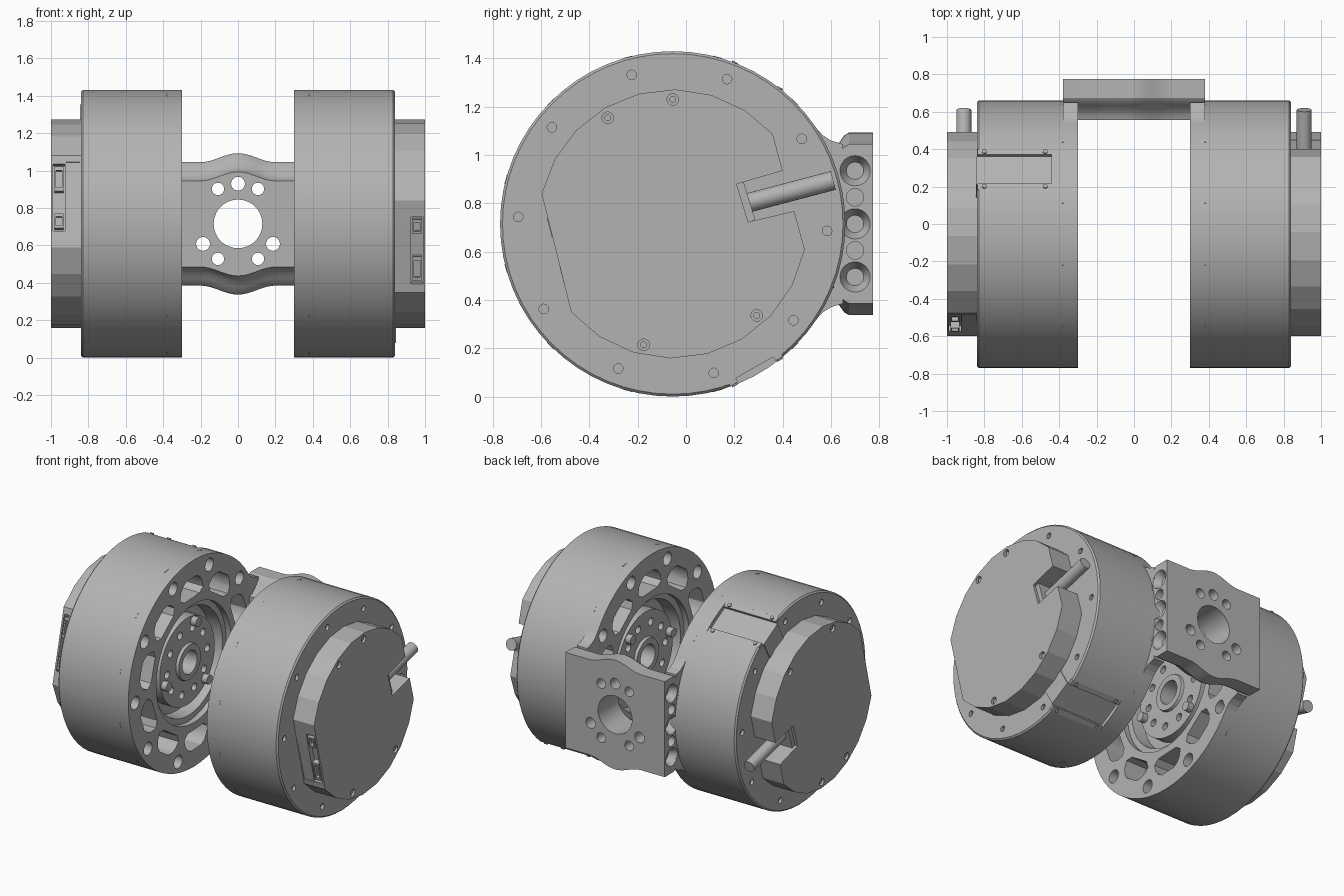
import bpy, bmesh, math
from mathutils import Matrix, Vector

if "Cube" in bpy.data.objects:
    bpy.data.objects.remove(bpy.data.objects["Cube"])

CY, CZ, R = -0.055, 0.715, 0.715      # drum axis and radius
TAU = math.tau

grey = bpy.data.materials.new("plain grey")
grey.use_nodes = True
grey.diffuse_color = (0.45, 0.45, 0.45, 1)
grey.node_tree.nodes["Principled BSDF"].inputs["Base Color"].default_value = grey.diffuse_color


def polar(angle, r, t=0):
    """Point at radius r and sideways offset t in a direction about the axis."""
    c, s = math.cos(math.radians(angle)), math.sin(math.radians(angle))
    return (CY + r * c - t * s, CZ + r * s + t * c)


def prism(bm, outline, x0, x1):
    """Extrude a (y, z) outline along x."""
    rings = [[bm.verts.new((x, y, z)) for y, z in outline] for x in (x0, x1)]
    n = len(outline)
    bm.faces.new(rings[0])
    bm.faces.new(rings[1][::-1])
    for i in range(n):
        j = (i + 1) % n
        bm.faces.new((rings[0][i], rings[1][i], rings[1][j], rings[0][j]))


def block(bm, angle, x0, x1, r0, r1, t0, t1):
    prism(bm, [polar(angle, r, t) for r, t in ((r0, t0), (r1, t0), (r1, t1), (r0, t1))], x0, x1)


def rod(bm, a, b, r, r2=None, sides=24):
    a, b = Vector(a), Vector(b)
    d = b - a
    m = Matrix.Translation((a + b) / 2) @ d.to_track_quat('Z', 'Y').to_matrix().to_4x4()
    bmesh.ops.create_cone(bm, cap_ends=True, segments=sides, radius1=r,
                          radius2=r if r2 is None else r2, depth=d.length, matrix=m)


def lathe(bm, profile, sides):
    """Closed solid from (x, r) pairs turned about the drum axis."""
    rings = []
    for x, r in profile:
        count = sides if r else 1
        rings.append([bm.verts.new((x, *polar(360 * i / sides, r))) for i in range(count)])
    for a, b in zip(rings, rings[1:]):
        for i in range(sides):
            j = (i + 1) % sides
            ids = [a[i % len(a)], a[j % len(a)], b[j % len(b)], b[i % len(b)]]
            bm.faces.new(list(dict.fromkeys(ids)))


def make(name, bm):
    bmesh.ops.recalc_face_normals(bm, faces=bm.faces[:])
    me = bpy.data.meshes.new(name)
    bm.to_mesh(me)
    bm.free()
    ob = bpy.data.objects.new(name, me)
    bpy.context.collection.objects.link(ob)
    me.materials.append(grey)
    return ob


def cut(ob, bm):
    tool = make("cutter", bm)
    mod = ob.modifiers.new("cut", 'BOOLEAN')
    mod.object, mod.operation, mod.solver = tool, 'DIFFERENCE', 'EXACT'
    dg = bpy.context.evaluated_depsgraph_get()
    me = bpy.data.meshes.new_from_object(ob.evaluated_get(dg))
    ob.modifiers.clear()
    ob.data = me
    bpy.data.objects.remove(tool)


def smooth(ob, angle=25):
    bpy.ops.object.select_all(action='DESELECT')
    ob.select_set(True)
    bpy.context.view_layer.objects.active = ob
    bpy.ops.object.shade_smooth_by_angle(angle=math.radians(angle))


unit = []

# Drum with stepped inner face
bm = bmesh.new()
lathe(bm, [(0.5, 0), (0.5, 0.08), (0.33, 0.08), (0.33, 0.12), (0.35, 0.125), (0.35, 0.3),
           (0.43, 0.3), (0.43, 0.36), (0.34, 0.37), (0.34, 0.41), (0.3, 0.41), (0.3, R),
           (0.83, R), (0.84, R - 0.01), (0.84, 0)], 64)
drum = make("drum", bm)
bm = bmesh.new()
half_slot = [(0.46, 0.085), (0.49, 0.125), (0.54, 0.115), (0.575, 0.09), (0.595, 0.055)]
slot = half_slot + [(r, -t) for r, t in half_slot[::-1]]
for k in range(10):
    a = 33.4 + 36 * k
    prism(bm, [polar(a + 18, r, t) for r, t in slot], 0.28, 0.46)
    p = polar(a, 0.64)
    rod(bm, (0.28, *p), (0.4, *p), 0.045)
    rod(bm, (0.82, *p), (0.86, *p), 0.02, sides=12)
    q = polar(a, 0.22)
    rod(bm, (0.33, *q), (0.4, *q), 0.026, sides=12)
PANEL = -60.3
block(bm, PANEL, 0.44, 0.86, R - 0.03, R + 0.05, -0.125, 0.125)
cut(drum, bm)
smooth(drum)
unit.append(drum)

# Side panel rails, screws and end plate
bm = bmesh.new()
for side in (-1, 1):
    block(bm, PANEL, 0.44, 0.838, R - 0.04, R - 0.012, side * 0.107 - 0.018, side * 0.107 + 0.018)
    for x in (0.475, 0.8):
        rod(bm, (x, *polar(PANEL, R - 0.02, side * 0.107)),
            (x, *polar(PANEL, R - 0.004, side * 0.107)), 0.013, sides=10)
block(bm, PANEL, 0.835, 0.846, 0.5, R - 0.03, -0.085, 0.085)
unit.append(make("panel_rails", bm))

# Small tabs around both rims
bm = bmesh.new()
for k in range(12):
    block(bm, 15 + 30 * k, 0.377, 0.386, R - 0.02, R + 0.001, -0.02, 0.02)
unit.append(make("rim_tabs", bm))

# Rotor bolts
bm = bmesh.new()
for k in range(3):
    p = polar(45 + 120 * k, 0.265)
    rod(bm, (0.36, *p), (0.31, *p), 0.032, sides=16)
unit.append(make("rotor_bolts", bm))

# End cover with cable notch and flat connector side
bm = bmesh.new()
outline = [polar(221 + 16 * i, 0.557) for i in range(9)]
outline += [(0.448, 0.768), (0.257, 0.723), (0.21, 0.88), (0.4, 0.935)]
outline += [polar(42 + 125 * i / 8, 0.557) for i in range(9)]
prism(bm, outline, 0.83, 1.0)
cover = make("end_cover", bm)
FLAT = 194.8
screws = [polar(a, 0.515) for a in (90, 121.5, 256.5, -47.5)]
bm = bmesh.new()
for p in screws:
    rod(bm, (0.97, *p), (1.02, *p), 0.024, sides=16)
block(bm, FLAT, 0.925, 0.988, 0.46, 0.6, -0.17, 0.2)
block(bm, FLAT, 0.845, 0.92, 0.495, 0.6, -0.22, 0.21)
cut(cover, bm)
unit.append(cover)

bm = bmesh.new()
for p in screws:
    rod(bm, (0.96, *p), (0.99, *p), 0.014, sides=12)
unit.append(make("cover_screws", bm))

# Connectors
bm = bmesh.new()
for t0, t1 in ((0.05, 0.185), (-0.155, -0.075)):
    block(bm, FLAT, 0.932, 0.982, 0.45, 0.498, t0, t1)
plugs = make("connectors", bm)
bm = bmesh.new()
for t0, t1 in ((0.07, 0.165), (-0.14, -0.09)):
    block(bm, FLAT, 0.942, 0.972, 0.475, 0.52, t0, t1)
cut(plugs, bm)
unit.append(plugs)

# Cable and its collar
bm = bmesh.new()
rod(bm, (0.91, 0.23, 0.795), (0.91, 0.61, 0.895), 0.04)
cable = make("cable", bm)
smooth(cable)
unit.append(cable)
bm = bmesh.new()
prism(bm, [(0.208, 0.882), (0.238, 0.89), (0.287, 0.731), (0.255, 0.722)], 0.84, 0.98)
unit.append(make("cable_collar", bm))

# Opposite unit, turned half a turn about the y direction
turn = (Matrix.Translation((0, 0, CZ)) @ Matrix.Rotation(math.pi, 4, 'Y')
        @ Matrix.Translation((0, 0, -CZ)))
for ob in unit:
    twin = ob.copy()
    twin.name = "right_" + ob.name
    ob.name = "left_" + ob.name
    bpy.context.collection.objects.link(twin)
    twin.matrix_world = turn

# Bridge bracket with a swelling in the middle
bm = bmesh.new()
rows = []
stations = [-0.38, -0.3] + [0.025 * i for i in range(-8, 9)] + [0.3, 0.38]
for x in stations:
    s = max(0, 1 - abs(x) / 0.2)
    h = 0.33 + 0.048 * (1 - math.cos(math.pi * s)) / 2
    half = [(0.775, h), (0.675, h), (0.655, h - 0.012), (0.635, h - 0.04),
            (0.61, h - 0.07), (0.585, h - 0.09), (0.555, h - 0.1)]
    prof = half + [(y, -z) for y, z in half[::-1]]
    rows.append([bm.verts.new((x, y, CZ + z)) for y, z in prof])
for a, b in zip(rows, rows[1:]):
    for i in range(len(a)):
        j = (i + 1) % len(a)
        bm.faces.new((a[i], a[j], b[j], b[i]))
bm.faces.new(rows[0])
bm.faces.new(rows[-1][::-1])
bridge = make("bridge", bm)
bm = bmesh.new()
rod(bm, (0, 0.5, CZ), (0, 0.8, CZ), 0.13, sides=40)
for x, z in ((0, 0.215), (-0.187, -0.107), (0.187, -0.107)):
    rod(bm, (x, 0.5, CZ + z), (x, 0.8, CZ + z), 0.037)
for x in (-0.107, 0.107):
    for z in (-0.187, 0.187):
        rod(bm, (x, 0.5, CZ + z), (x, 0.8, CZ + z), 0.033)
        rod(bm, (x, 0.5, CZ + z), (x, 0.6, CZ + z), 0.06)
for side in (-1, 1):
    for k in range(-2, 3):
        p = (0.7, CZ + 0.11 * k)
        if k % 2:
            rod(bm, (side * 0.4, *p), (side * 0.32, *p), 0.036)
        else:
            rod(bm, (side * 0.39, *p), (side * 0.33, *p), 0.068, 0.036)
            rod(bm, (side * 0.34, *p), (side * 0.26, *p), 0.03)
cut(bridge, bm)
smooth(bridge)

# Fillets joining the bridge to the drums
bm = bmesh.new()
for side in (-1, 1):
    for up in (-1, 1):
        pts = [(0.5, 0.3), (0.535, 0.4), (0.565, 0.368), (0.6, 0.345), (0.65, 0.33), (0.65, 0.25)]
        prism(bm, [(y, CZ + up * z) for y, z in pts], side * 0.3, side * 0.38)
make("bridge_fillets", bm)
